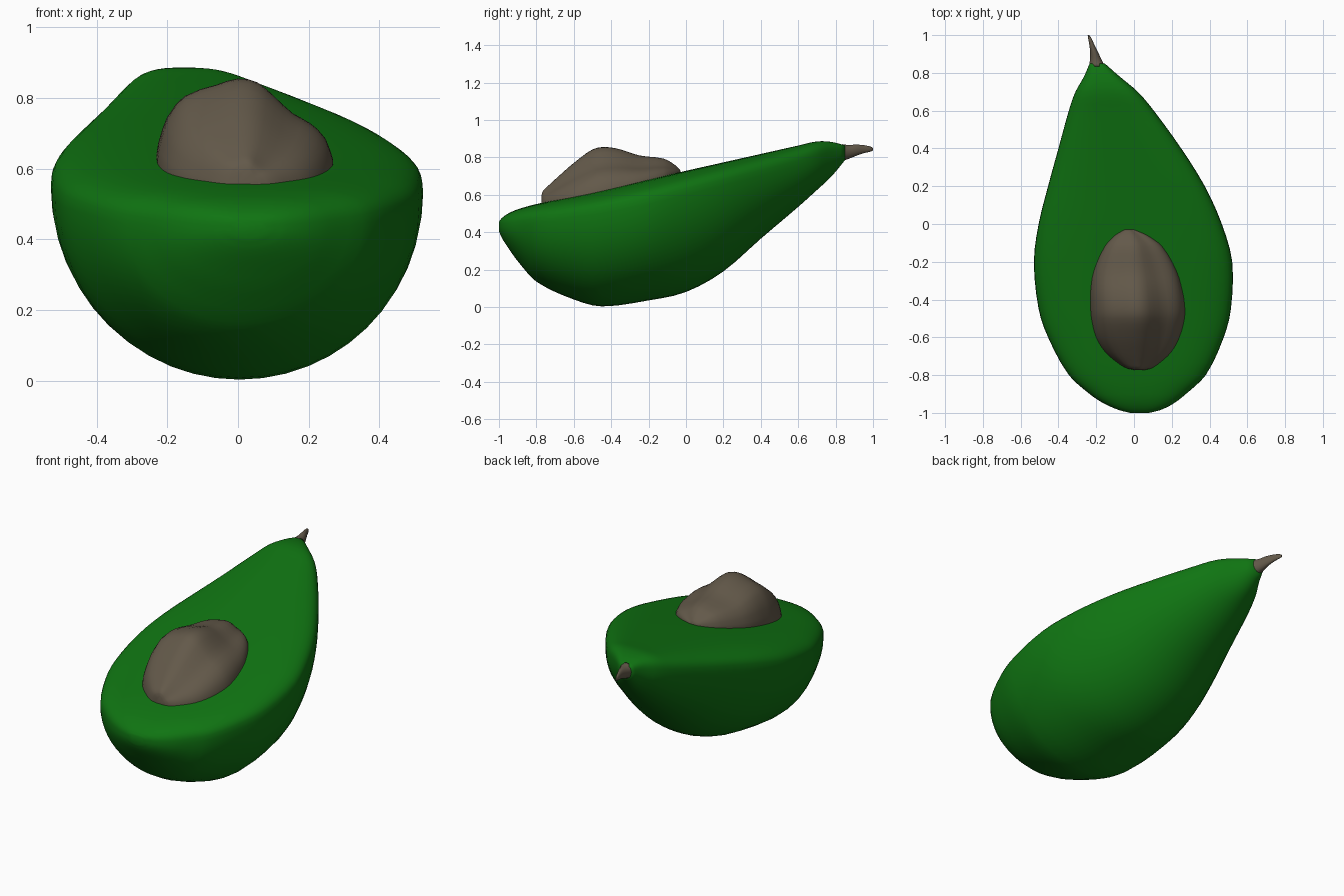
import bpy, bmesh, math


def material(name, rgb):
    m = bpy.data.materials.new(name)
    m.diffuse_color = (*rgb, 1)
    return m


GREEN = material("avocado green", (0.005, 0.175, 0.006))
BROWN = material("seed brown", (0.125, 0.1, 0.068))


def refine(rows, n=3):
    """Catmull-Rom rows so that the silhouette is smooth."""
    out = []
    for i in range(len(rows) - 1):
        a, b, c, d = (rows[max(i - 1, 0)], rows[i], rows[i + 1],
                      rows[min(i + 2, len(rows) - 1)])
        # tangents scaled by the uneven station spacing along y
        h = c[0] - b[0]
        for k in range(n):
            t = k / n
            row = [b[0] + h * t]
            for j in range(1, len(b)):
                m0 = (c[j] - a[j]) / (c[0] - a[0]) * h
                m1 = (d[j] - b[j]) / (d[0] - b[0]) * h
                row.append((2*t**3 - 3*t**2 + 1) * b[j] + (t**3 - 2*t**2 + t) * m0
                           + (3*t**2 - 2*t**3) * c[j] + (t**3 - t**2) * m1)
            out.append(row)
    return out + [rows[-1]]


def loft(name, rings, mat):
    bm = bmesh.new()
    vs = [[bm.verts.new(p) for p in ring] for ring in rings]
    n = len(vs[0])
    for a, b in zip(vs, vs[1:]):
        for i in range(n):
            bm.faces.new((a[i], a[(i + 1) % n], b[(i + 1) % n], b[i]))
    bm.faces.new(vs[0])
    bm.faces.new(vs[-1])
    bmesh.ops.recalc_face_normals(bm, faces=bm.faces)
    for f in bm.faces:
        f.smooth = True
    me = bpy.data.meshes.new(name)
    bm.to_mesh(me)
    bm.free()
    me.materials.append(mat)
    ob = bpy.data.objects.new(name, me)
    bpy.context.collection.objects.link(ob)
    return ob


def section(y, left, right, top, wide, bottom, upper=3.0, n=48):
    """Round belly below the widest height, flattened cut face above it."""
    pts = []
    for i in range(n):
        a = 2 * math.pi * i / n
        c, s = math.cos(a), math.sin(a)
        e = 2 / upper if s > 0 else 1
        x = (left + right) / 2 + (right - left) / 2 * math.copysign(abs(c) ** e, c)
        z = wide + (top - wide if s > 0 else wide - bottom) * math.copysign(abs(s) ** e, s)
        pts.append((x, y, z))
    return pts


# Halved fruit: y, left x, right x, cut face z, widest z, belly z
body = [
    (-1.0, -0.02, 0.08, 0.455, 0.43, 0.405),
    (-0.985, -0.08, 0.14, 0.475, 0.43, 0.37),
    (-0.95, -0.16, 0.21, 0.50, 0.43, 0.315),
    (-0.9, -0.235, 0.275, 0.522, 0.435, 0.245),
    (-0.8, -0.345, 0.38, 0.55, 0.45, 0.135),
    (-0.6, -0.455, 0.475, 0.592, 0.48, 0.04),
    (-0.45, -0.505, 0.513, 0.625, 0.50, 0.003),
    (-0.2, -0.53, 0.52, 0.682, 0.55, 0.035),
    (0.0, -0.505, 0.465, 0.728, 0.60, 0.08),
    (0.2, -0.455, 0.375, 0.773, 0.65, 0.19),
    (0.4, -0.4, 0.25, 0.818, 0.70, 0.365),
    (0.6, -0.345, 0.105, 0.863, 0.755, 0.535),
    (0.7, -0.31, 0.02, 0.885, 0.785, 0.625),
    (0.78, -0.265, -0.075, 0.882, 0.81, 0.70),
    (0.85, -0.235, -0.155, 0.864, 0.825, 0.785),
]
loft("avocado_half", [section(*r) for r in refine(body)], GREEN)

# Seed: y, left x, right x, crest z
seed = [
    (-0.772, 0.0, 0.06, 0.60),
    (-0.765, -0.035, 0.09, 0.62),
    (-0.74, -0.08, 0.13, 0.645),
    (-0.68, -0.15, 0.195, 0.70),
    (-0.6, -0.2, 0.24, 0.77),
    (-0.5, -0.225, 0.267, 0.842),
    (-0.43, -0.23, 0.268, 0.855),
    (-0.35, -0.229, 0.255, 0.842),
    (-0.25, -0.213, 0.225, 0.81),
    (-0.12, -0.155, 0.15, 0.793),
    (-0.06, -0.1, 0.07, 0.76),
    (-0.03, -0.05, 0.0, 0.73),
]
# Lopsided cross-section: position across, share of the height
hump = [(-1, 0), (-0.98, 0.15), (-0.88, 0.5), (-0.68, 0.78), (-0.33, 0.92),
        (-0.08, 1), (0.15, 0.95), (0.35, 0.76), (0.55, 0.56), (0.75, 0.43),
        (0.92, 0.24), (1, 0)]
rings = []
for y, l, r, top in refine(seed):
    cut = 0.728 + 0.227 * y
    ring = [(l, y, cut - 0.06)]
    for u, v in refine(hump, 2):
        ring.append(((l + r) / 2 + u * (r - l) / 2, y, cut + v * max(top - cut, 0.003)))
    rings.append(ring + [(r, y, cut - 0.06)])
loft("seed", rings, BROWN)

# Bent stem at the narrow end
stem = [
    (0.835, -0.238, -0.152, 0.87, 0.828, 0.78),
    (0.87, -0.233, -0.172, 0.866, 0.832, 0.792),
    (0.91, -0.232, -0.19, 0.868, 0.838, 0.808),
    (0.95, -0.237, -0.21, 0.865, 0.842, 0.822),
    (0.985, -0.243, -0.226, 0.858, 0.843, 0.83),
    (1.0, -0.245, -0.237, 0.85, 0.843, 0.836),
]
loft("stem", [section(*r, upper=2.0, n=20) for r in refine(stem)], BROWN)
